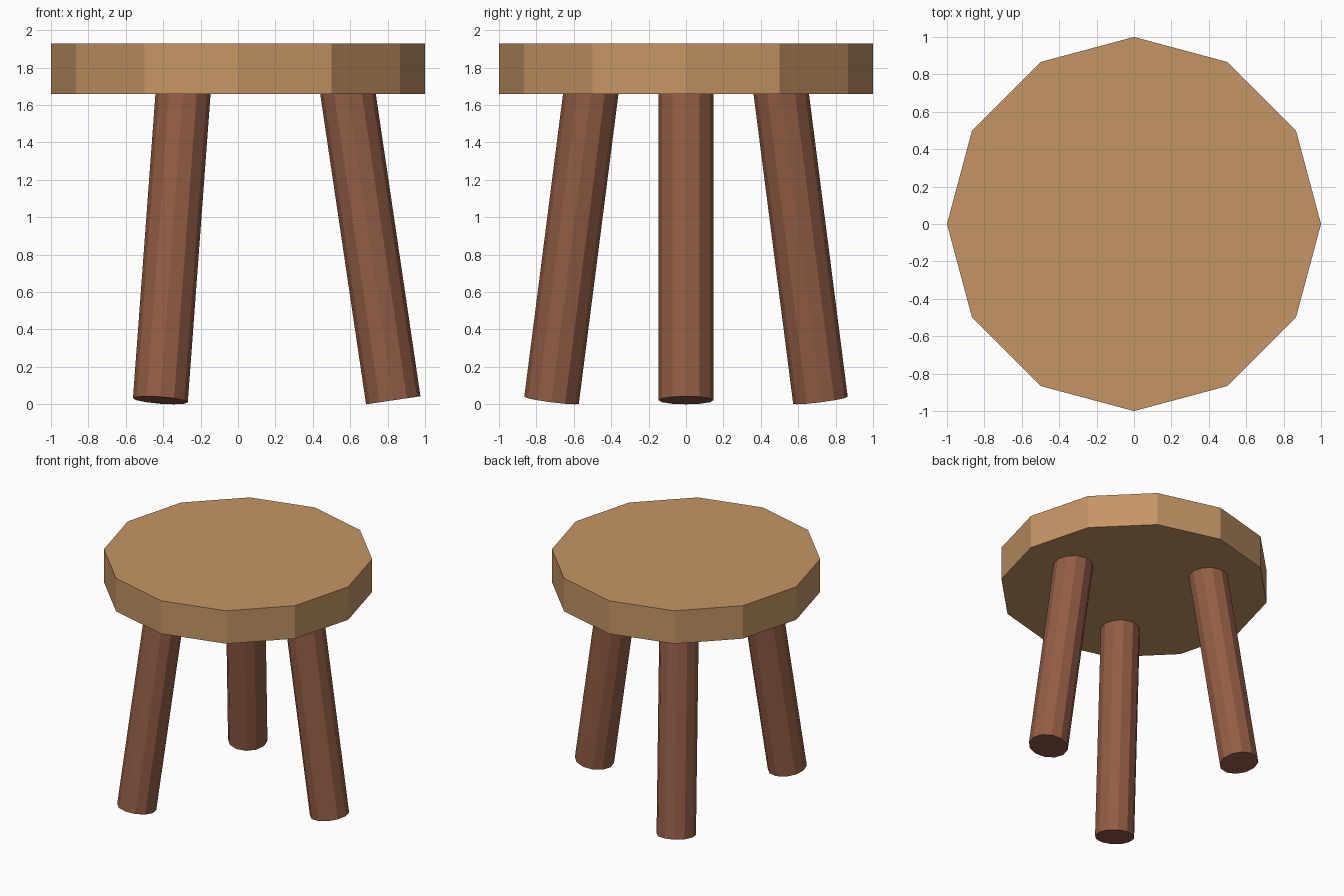
import bpy
from math import cos, sin, radians
from mathutils import Vector, Matrix

cube = bpy.data.objects.get("Cube")
if cube:
    bpy.data.objects.remove(cube, do_unlink=True)


def make_material(name, rgb):
    mat = bpy.data.materials.new(name)
    mat.use_nodes = True
    color = (*rgb, 1.0)
    mat.diffuse_color = color
    mat.node_tree.nodes["Principled BSDF"].inputs["Base Color"].default_value = color
    return mat


def make_cylinder(name, radius, depth, matrix, mat, sides=12):
    bpy.ops.mesh.primitive_cylinder_add(vertices=sides, radius=radius, depth=depth)
    obj = bpy.context.object
    obj.name = name
    obj.data.materials.append(mat)
    obj.matrix_world = matrix
    return obj


light_wood = make_material("light_wood", (0.56, 0.30, 0.13))
dark_wood = make_material("dark_wood", (0.29, 0.11, 0.06))

# Thick twelve-sided seat
SEAT_BOTTOM, SEAT_TOP = 1.66, 1.93
make_cylinder("seat", 1.0, SEAT_TOP - SEAT_BOTTOM,
              Matrix.Translation((0, 0, (SEAT_BOTTOM + SEAT_TOP) / 2)), light_wood)

# Three splayed legs, square-cut at the feet and sunk into the seat
LEG_RADIUS, SPLAY, FOOT_DISTANCE = 0.147, radians(8.4), 0.83
LEG_LENGTH = 1.78
foot = Vector((FOOT_DISTANCE, 0, LEG_RADIUS * sin(SPLAY)))
axis = Vector((-sin(SPLAY), 0, cos(SPLAY)))
leg = Matrix.Translation(foot + axis * LEG_LENGTH / 2) @ Matrix.Rotation(-SPLAY, 4, "Y")
for name, angle in (("left_leg", 0), ("back_right_leg", 120), ("front_right_leg", 240)):
    make_cylinder(name, LEG_RADIUS, LEG_LENGTH,
                  Matrix.Rotation(radians(angle), 4, "Z") @ leg, dark_wood)
